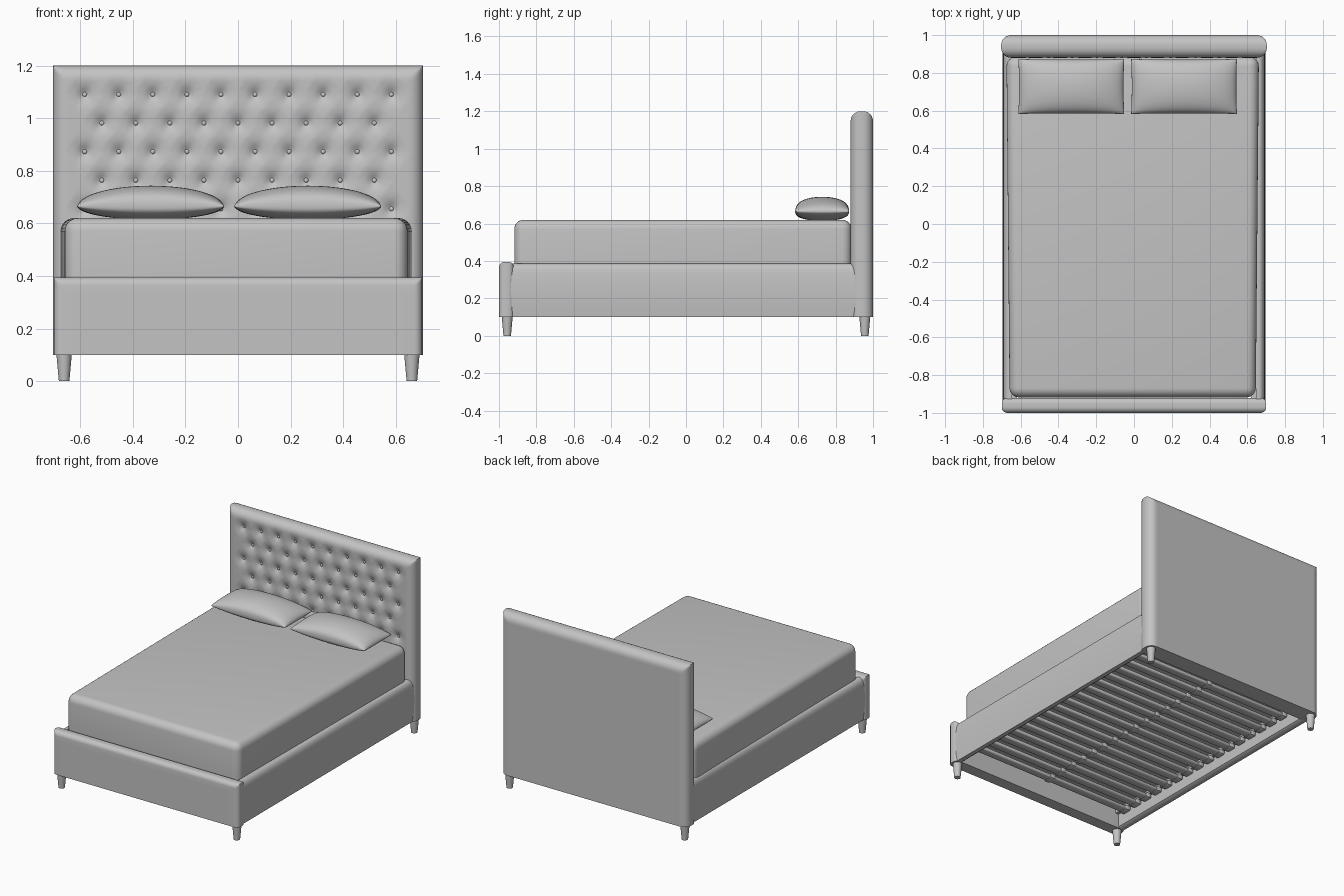
import bpy, bmesh, math

if "Cube" in bpy.data.objects:
    bpy.data.objects.remove(bpy.data.objects["Cube"])

grey = bpy.data.materials.new("soft grey")
grey.diffuse_color = (0.55, 0.55, 0.55, 1)
grey.use_nodes = True
grey.node_tree.nodes["Principled BSDF"].inputs["Base Color"].default_value = grey.diffuse_color


def finish(name, bm, angle=40):
    bmesh.ops.recalc_face_normals(bm, faces=bm.faces)
    me = bpy.data.meshes.new(name)
    bm.to_mesh(me)
    bm.free()
    ob = bpy.data.objects.new(name, me)
    bpy.context.collection.objects.link(ob)
    me.materials.append(grey)
    bpy.ops.object.select_all(action='DESELECT')
    ob.select_set(True)
    bpy.context.view_layer.objects.active = ob
    bpy.ops.object.shade_smooth_by_angle(angle=math.radians(angle))
    return ob


def box(name, x0, x1, y0, y1, z0, z1, r=0.0, seg=3):
    bm = bmesh.new()
    bmesh.ops.create_cube(bm, size=1)
    for v in bm.verts:
        v.co.x = x0 + (v.co.x + .5) * (x1 - x0)
        v.co.y = y0 + (v.co.y + .5) * (y1 - y0)
        v.co.z = z0 + (v.co.z + .5) * (z1 - z0)
    if r:
        bmesh.ops.bevel(bm, geom=list(bm.edges), offset=r, segments=seg,
                        profile=0.5, affect='EDGES')
    return finish(name, bm)


def prism(name, profile, y0, y1):
    """Extrude an (x, z) profile along y."""
    bm = bmesh.new()
    a = [bm.verts.new((x, y0, z)) for x, z in profile]
    b = [bm.verts.new((x, y1, z)) for x, z in profile]
    n = len(a)
    bm.faces.new(a)
    bm.faces.new(b[::-1])
    for i in range(n):
        bm.faces.new((a[i], a[(i + 1) % n], b[(i + 1) % n], b[i]))
    return finish(name, bm)


def panel(name, w, y0, y1, z0, z1, r, nx, nz, relief=None):
    """Upholstered board: both faces roll over at the sides and the top."""
    arc = [r * (1 - math.cos(math.pi / 2 * i / 6)) for i in range(6)]
    xs = [-w + a for a in arc]
    xs += [-w + r + 2 * (w - r) * i / nx for i in range(nx + 1)]
    xs += [w - a for a in reversed(arc)]
    zs = [z0 + (z1 - r - z0) * i / nz for i in range(nz + 1)]
    zs += [z1 - a for a in reversed(arc)]
    bm = bmesh.new()

    def sheet(front):
        rows = []
        for z in zs:
            row = []
            for x in xs:
                d = min(w - abs(x), z1 - z, r)
                f = r - math.sqrt(max(0, r * r - (r - d) ** 2))
                if front and relief:
                    f += relief(x, z) * min(1, d / r)
                row.append(bm.verts.new((x, y0 + f if front else y1 - f, z)))
            rows.append(row)
        for i in range(len(zs) - 1):
            for j in range(len(xs) - 1):
                bm.faces.new((rows[i][j], rows[i][j + 1],
                              rows[i + 1][j + 1], rows[i + 1][j]))
        return rows

    f, b = sheet(True), sheet(False)
    rim_f = f[0] + [q[-1] for q in f[1:]] + f[-1][-2::-1] + [q[0] for q in f[-2:0:-1]]
    rim_b = b[0] + [q[-1] for q in b[1:]] + b[-1][-2::-1] + [q[0] for q in b[-2:0:-1]]
    n = len(rim_f)
    for i in range(n):
        k = (i + 1) % n
        bm.faces.new((rim_f[i], rim_f[k], rim_b[k], rim_b[i]))
    return finish(name, bm, 50)


# Diamond tufting of the headboard
PX, PZ, X0, ZT = 0.1295, 0.2175, 0.06475, 1.09


def tuft(x, z):
    u, w = (x - X0) / PX, (z - ZT) / PZ
    a, b = u + w, u - w
    ra, rb = round(a), round(b)
    bx, bz = X0 + (ra + rb) / 2 * PX, ZT + (ra - rb) / 2 * PZ
    if abs(bx) > 0.6 or bz > 1.1 or bz < 0.64:
        return 0.0
    d = math.hypot(x - bx, z - bz)
    fold = math.exp(-(min(abs(a - ra), abs(b - rb)) / 0.15) ** 2)
    fade = max(0, 1 - d / 0.065)
    return 0.022 * math.exp(-(d / 0.026) ** 1.3) + 0.003 * fold * fade


panel("headboard", 0.703, 0.88, 1.0, 0.10, 1.20, 0.052, 150, 120, tuft)
bm = bmesh.new()
for row in range(5):
    count = 10 if row % 2 == 0 else 9
    for i in range(count):
        x, z = (i - (count - 1) / 2) * PX, ZT - row * PZ / 2
        s = bmesh.ops.create_uvsphere(bm, u_segments=10, v_segments=6, radius=0.009)
        for v in s["verts"]:
            v.co.y = v.co.y * 0.6 + 0.900
            v.co.x += x
            v.co.z += z
finish("headboard_buttons", bm)

# Footboard and side rails
panel("footboard", 0.70, -1.0, -0.92, 0.10, 0.395, 0.03, 20, 8)
for s, side in ((-1, "left"), (1, "right")):
    pts = [(0.66, 0.10), (0.688, 0.10), (0.694, 0.16), (0.697, 0.25), (0.694, 0.32)]
    pts += [(0.662 + 0.03 * math.cos(t * math.pi / 10),
             0.335 + 0.05 * math.sin(t * math.pi / 10)) for t in range(0, 6)]
    pts += [(0.645, 0.383), (0.645, 0.11)]
    prism(side + "_rail", [(s * x, z) for x, z in pts], -0.95, 0.925)

# Mattress, a little wider at the head
mattress = box("mattress", -0.66, 0.66, -0.918, 0.885, 0.225, 0.62, 0.05, 6)
for v in mattress.data.vertices:
    v.co.x = v.co.x * (1 + 0.014 * v.co.y) - 0.007


# Pillows: two puffed sheets meeting at a seam with pointed corners
def pillow(name, cx, cy, cz, hx, hy, up, down, n=32):
    bm = bmesh.new()
    for h in (up, -down):
        g = []
        for i in range(n + 1):
            u = -math.cos(math.pi * i / n)
            row = []
            for j in range(n + 1):
                v = -math.cos(math.pi * j / n)
                puff = (max(0, 1 - u * u) ** 0.5) * (max(0, 1 - v * v) ** 0.36)
                x = cx + hx * u * (1 - 0.012 * (1 - v * v))
                y = cy + hy * v * (1 - 0.015 * (1 - u * u))
                row.append(bm.verts.new((x, y, cz + h * puff)))
            g.append(row)
        for i in range(n):
            for j in range(n):
                bm.faces.new((g[i][j], g[i + 1][j], g[i + 1][j + 1], g[i][j + 1]))
    bmesh.ops.remove_doubles(bm, verts=bm.verts, dist=0.0002)
    finish(name, bm, 75)


pillow("left_pillow", -0.332, 0.728, 0.664, 0.28, 0.145, 0.079, 0.05)
pillow("right_pillow", 0.265, 0.728, 0.664, 0.28, 0.145, 0.079, 0.05)

# Tapered legs
for sx, nx in ((-1, "left"), (1, "right")):
    for sy, ny in ((-1, "front"), (1, "rear")):
        bm = bmesh.new()
        bmesh.ops.create_cone(bm, cap_ends=True, segments=24, radius1=0.02,
                              radius2=0.03, depth=0.11)
        for v in bm.verts:
            v.co.x += sx * 0.661
            v.co.y += sy * 0.956
            v.co.z += 0.055
        finish(f"{ny}_{nx}_leg", bm)

# Slats with end holders and centre clips
SLATS = 17
for i in range(SLATS):
    y = -0.83 + 1.65 * i / (SLATS - 1)
    box(f"slat_{i + 1}", -0.64, 0.64, y - 0.03, y + 0.03, 0.175, 0.2, 0.011, 3)
    for x in (-0.62, 0, 0.62):
        box("slat_holder", x - 0.022, x + 0.022, y - 0.035, y + 0.035, 0.17, 0.205, 0.01, 2)
for s in (-1, 1):
    box("slat_ledge", s * 0.635 - 0.015, s * 0.635 + 0.015, -0.92, 0.89, 0.2, 0.23)
